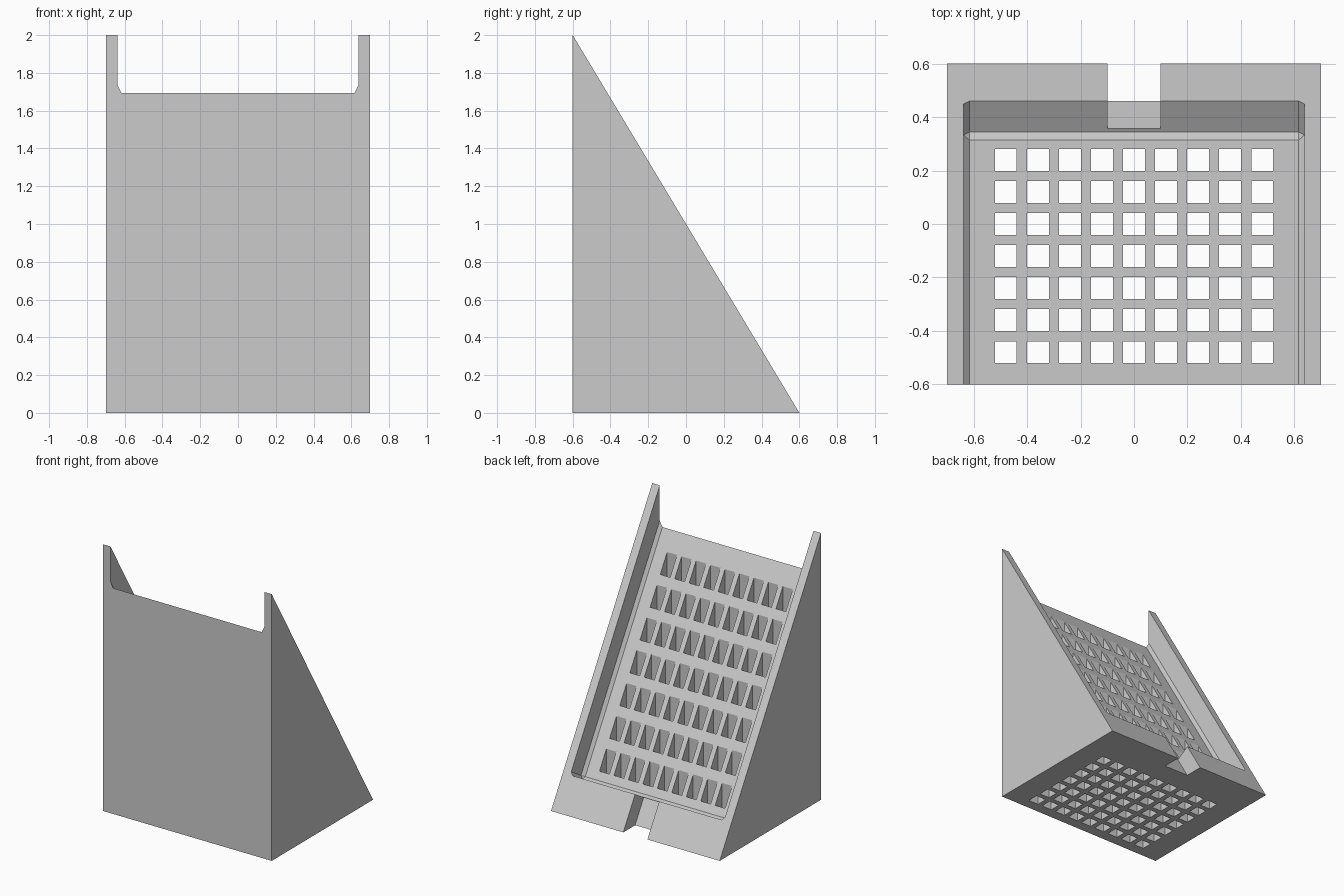
import bpy, bmesh
from mathutils import Vector

if "Cube" in bpy.data.objects:
    bpy.data.objects.remove(bpy.data.objects["Cube"], do_unlink=True)

HALF_W, HALF_D, HEIGHT = 0.7, 0.6, 2.0
TRAY_W, TRAY_END, DEPTH, CHAMFER = 0.638, 0.271, 0.158, 0.022
NOTCH_W, NOTCH_DEPTH = 0.1, 0.12
PITCH, HOLE_R, COLS, ROWS, FIRST_ROW = 0.12, 0.041, 9, 7, 0.24

grey = bpy.data.materials.new("light grey")
grey.use_nodes = True
grey.diffuse_color = (0.6, 0.6, 0.6, 1)
grey.node_tree.nodes["Principled BSDF"].inputs["Base Color"].default_value = (0.6, 0.6, 0.6, 1)

# Slope frame: up the slope, and outward from it
up = Vector((0, -2 * HALF_D, HEIGHT)).normalized()
out = Vector((0, -up.y, 0)).lerp(Vector((0, 0, 0)), 1)
out = Vector((0, up.z, -up.y))
foot_point = Vector((0, HALF_D, 0))

bm = bmesh.new()
cache = {}


def vert(x, y, z):
    key = (round(x, 4), round(y, 4), round(z, 4))
    if key not in cache:
        cache[key] = bm.verts.new(key)
    return cache[key]


def face(verts):
    verts = list(dict.fromkeys(verts))
    if len(verts) > 2:
        bm.faces.new(verts)


def section(x, top_w, inner, foot_w):
    """Profile at x: front edge, inner (along, outward) points, back foot."""
    points = [vert(x, -HALF_D, HEIGHT + top_w / out.z)]
    for u, w in inner:
        p = foot_point + up * u + out * w
        points.append(vert(x, p.y, p.z))
    points.append(vert(x, HALF_D + foot_w / out.y, 0))
    return points


# Cross-sections from the outer side to the notch, then mirrored
corner = TRAY_END + CHAMFER
ledge = CHAMFER - DEPTH
rim = [(corner, 0)] * 4
wall = [(corner, ledge)] * 3 + [(corner, 0)]
tray = [(corner, -DEPTH), (TRAY_END, ledge), (TRAY_END, -NOTCH_DEPTH), (TRAY_END, 0)]
notch = tray[:3] + [tray[2]]
half = [
    (HALF_W, 0, rim, 0),
    (TRAY_W, 0, rim, 0),
    (TRAY_W, ledge, wall, 0),
    (TRAY_W - CHAMFER, -DEPTH, tray, 0),
    (NOTCH_W, -DEPTH, tray, 0),
    (NOTCH_W, -DEPTH, notch, -NOTCH_DEPTH),
]
stations = half + [(-x, *rest) for x, *rest in reversed(half)]
sections = [section(*s) for s in stations]

# Sloped surfaces, tray and notch
for a, b in zip(sections, sections[1:]):
    for i in range(len(a) - 1):
        face([a[i], a[i + 1], b[i + 1], b[i]])

# Front, underside and two sides
base = [vert(HALF_W, -HALF_D, 0), vert(-HALF_W, -HALF_D, 0)]
face([base[0]] + [s[0] for s in sections] + [base[1]])
face([base[0]] + [s[-1] for s in sections] + [base[1]])
face([base[0]] + sections[0])
face([base[1]] + sections[-1])
bmesh.ops.recalc_face_normals(bm, faces=bm.faces)


def tray_floor():
    return [f for f in bm.faces if f.normal.dot(out) > 0.999
            and (f.calc_center_median() - foot_point).dot(out) < -DEPTH + 0.005]


def underside():
    return [f for f in bm.faces if f.normal.z < -0.999]


bmesh.ops.dissolve_faces(bm, faces=tray_floor(), use_verts=False)
bm.normal_update()


def score(co, normal):
    """Cut the tray floor and underside along a plane."""
    faces = tray_floor() + underside()
    edges = {e for f in faces for e in f.edges}
    verts = {v for f in faces for v in f.verts}
    bmesh.ops.bisect_plane(bm, geom=faces + list(edges) + list(verts),
                           dist=1e-5, plane_co=co, plane_no=normal)
    bm.normal_update()


# Grid of vertical square holes from the tray floor to the underside
columns = [(i - COLS // 2) * PITCH for i in range(COLS)]
rows = [FIRST_ROW - i * PITCH for i in range(ROWS)]
for side in (-HOLE_R, HOLE_R):
    for x in columns:
        score((x + side, 0, 0), (1, 0, 0))
    for y in rows:
        score((0, y + side, 0), (0, 1, 0))


def in_hole(f):
    c = f.calc_center_bounds()
    return (any(abs(c.x - x) < HOLE_R / 2 for x in columns)
            and any(abs(c.y - y) < HOLE_R / 2 for y in rows))


def plan(v):
    return round(v.co.x, 3), round(v.co.y, 3)


tops = [f for f in tray_floor() if in_hole(f)]
bottoms = [f for f in underside() if in_hole(f)]
below = {plan(v): v for f in bottoms for v in f.verts}
for f in tops:
    for e in f.edges:
        a, b = e.verts
        bm.faces.new((a, b, below[plan(b)], below[plan(a)]))
bmesh.ops.delete(bm, geom=tops + bottoms, context='FACES_ONLY')
bmesh.ops.recalc_face_normals(bm, faces=bm.faces)

# Finished stand
mesh = bpy.data.meshes.new("sloped_stand")
bm.to_mesh(mesh)
bm.free()
mesh.materials.append(grey)
stand = bpy.data.objects.new("sloped_stand", mesh)
bpy.context.collection.objects.link(stand)
